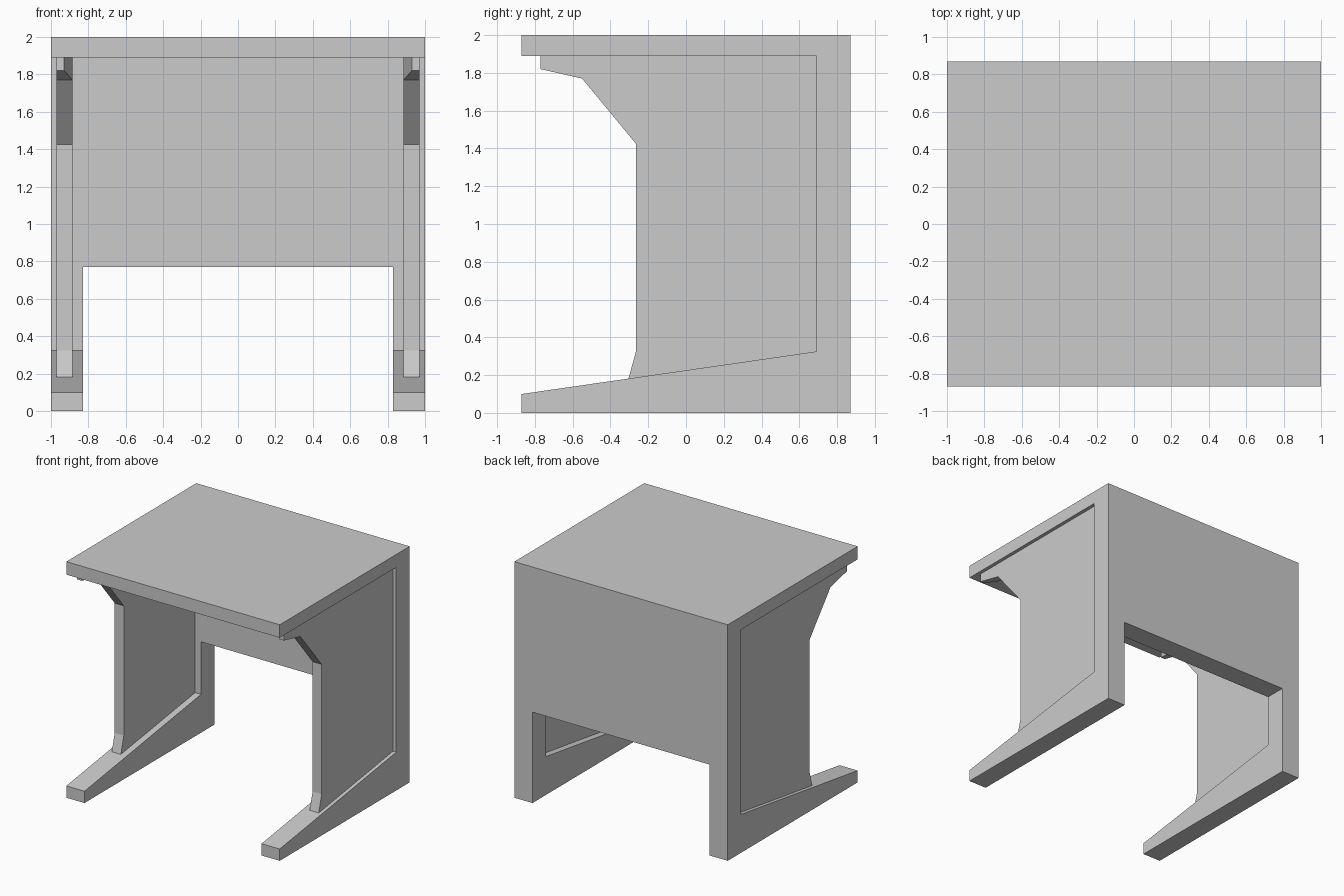
import bpy, bmesh

if "Cube" in bpy.data.objects:
    bpy.data.objects.remove(bpy.data.objects["Cube"])


def extrude_x(name, profile, x0, x1):
    """Solid from a (y, z) outline spanning x0..x1."""
    bm = bmesh.new()
    a = [bm.verts.new((x0, y, z)) for y, z in profile]
    b = [bm.verts.new((x1, y, z)) for y, z in profile]
    bm.faces.new(a)
    bm.faces.new(b[::-1])
    n = len(profile)
    for i in range(n):
        j = (i + 1) % n
        bm.faces.new((a[j], a[i], b[i], b[j]))
    bmesh.ops.recalc_face_normals(bm, faces=bm.faces)
    me = bpy.data.meshes.new(name)
    bm.to_mesh(me)
    bm.free()
    ob = bpy.data.objects.new(name, me)
    bpy.context.collection.objects.link(ob)
    return ob


# Shell: top, back and feet from one C-shaped outline
shell = extrude_x("desk_shell", [
    (-0.87, 0), (0.87, 0), (0.87, 2), (-0.87, 2),
    (-0.87, 1.89), (0.69, 1.89), (0.69, 0.325), (-0.87, 0.1)], -1, 1)

# Knee opening that splits the lower part into two feet
cutter = extrude_x("knee_opening_cutter", [
    (-1.2, -0.5), (1.2, -0.5), (1.2, 0.77), (-1.2, 0.77)], -0.83, 0.83)
cutter.hide_render = True
mod = shell.modifiers.new("knee_opening", 'BOOLEAN')
mod.operation = 'DIFFERENCE'
mod.solver = 'EXACT'
mod.object = cutter
bpy.context.view_layer.objects.active = shell
bpy.ops.object.modifier_apply(modifier=mod.name)
bpy.data.objects.remove(cutter)

# Recessed side panels with a bracket under the top, narrowing inward at the tip
panel_outline = [
    (-0.305, 0.18), (0.69, 0.325), (0.69, 1.89), (-0.55, 1.89), (-0.77, 1.89),
    (-0.77, 1.82), (-0.55, 1.77), (-0.265, 1.425), (-0.265, 0.325)]
for side, s in (("left", -1), ("right", 1)):
    panel = extrude_x(side + "_side_panel", panel_outline, s * 0.885, s * 0.97)
    for v in panel.data.vertices:
        if v.co.y < -0.7 and abs(v.co.x) < 0.9:
            v.co.x = s * 0.93
    # Split the bent inner face cleanly at the bracket
    bm = bmesh.new()
    bm.from_mesh(panel.data)
    inner = [v for v in bm.verts if abs(v.co.x) < 0.9 and abs(v.co.y + 0.55) < 0.01]
    bmesh.ops.connect_verts(bm, verts=inner)
    bm.to_mesh(panel.data)
    bm.free()
